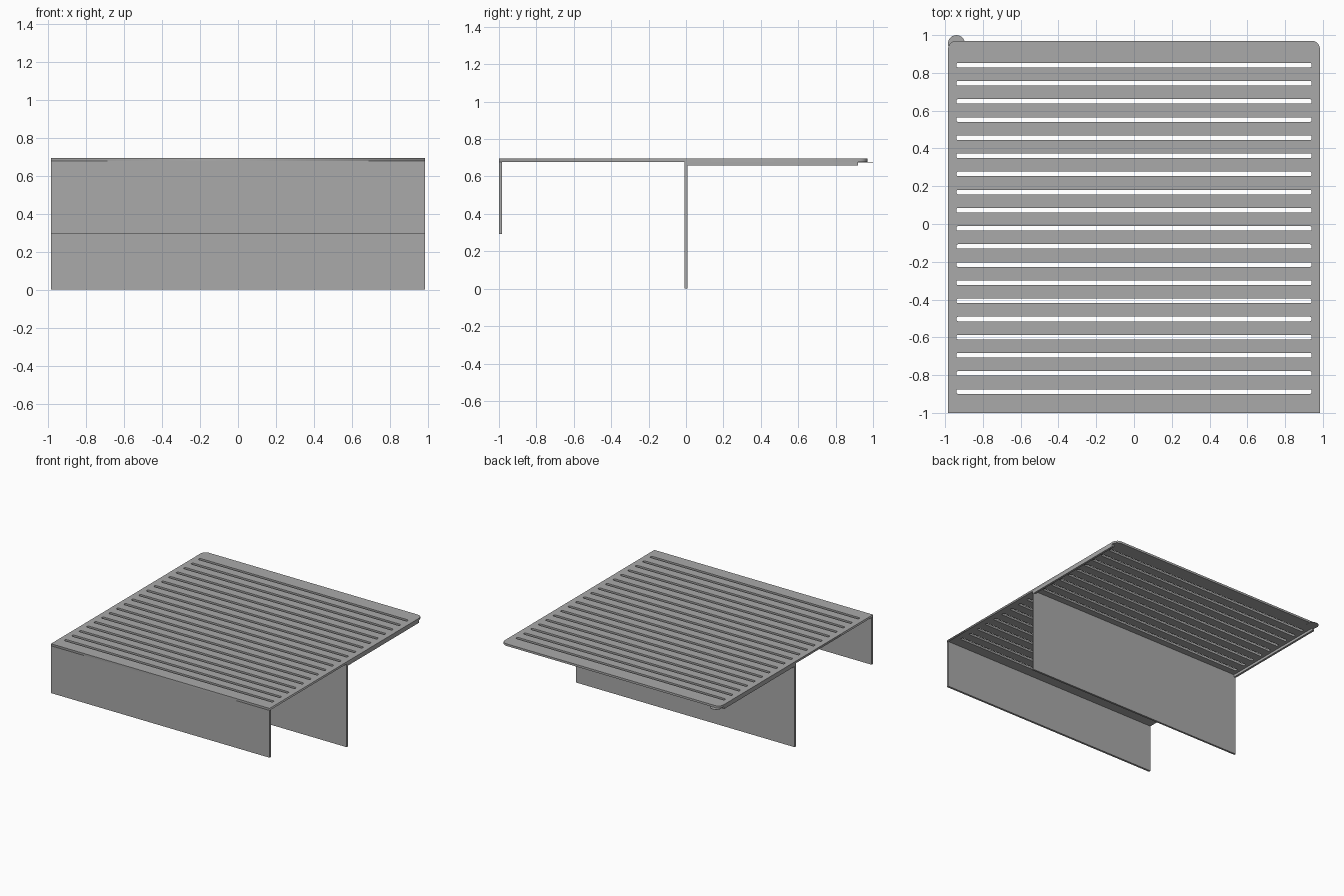
import bpy, math

if "Cube" in bpy.data.objects:
    bpy.data.objects.remove(bpy.data.objects["Cube"])

grey = bpy.data.materials.new("sheet grey")
grey.diffuse_color = (0.40, 0.40, 0.40, 1)
grey.use_nodes = True
grey.node_tree.nodes["Principled BSDF"].inputs["Base Color"].default_value = grey.diffuse_color

W = 0.985            # half width
TOP = 0.695          # top of the shelf
T = 0.017            # sheet thickness
BACK = 0.97          # rear edge of the shelf


def box(name, x0, x1, y0, y1, z0, z1):
    bpy.ops.mesh.primitive_cube_add(size=1, location=((x0 + x1) / 2, (y0 + y1) / 2, (z0 + z1) / 2))
    ob = bpy.context.object
    ob.name = name
    ob.scale = (x1 - x0, y1 - y0, z1 - z0)
    bpy.ops.object.transform_apply(location=False, rotation=False, scale=True)
    ob.data.materials.append(grey)
    return ob


def rounded(x0, x1, y0, y1, radii, steps=5):
    """Outline of a rectangle; radii for corners +x+y, -x+y, -x-y, +x-y."""
    pts = []
    corners = ((x1, y1, -1, -1), (x0, y1, 1, -1), (x0, y0, 1, 1), (x1, y0, -1, 1))
    for i, ((cx, cy, sx, sy), r) in enumerate(zip(corners, radii)):
        if r == 0:
            pts.append((cx, cy))
            continue
        for k in range(steps + 1):
            a = math.pi / 2 * (i + k / steps)
            pts.append((cx + sx * r + r * math.cos(a), cy + sy * r + r * math.sin(a)))
    return pts


def sheet(name, outlines, z0, z1):
    """Flat sheet whose first outline is the edge and the rest are holes."""
    cu = bpy.data.curves.new(name, 'CURVE')
    cu.dimensions = '2D'
    cu.fill_mode = 'BOTH'
    cu.extrude = (z1 - z0) / 2
    for pts in outlines:
        sp = cu.splines.new('POLY')
        sp.points.add(len(pts) - 1)
        for p, (x, y) in zip(sp.points, pts):
            p.co = (x, y, 0, 1)
        sp.use_cyclic_u = True
    ob = bpy.data.objects.new(name, cu)
    ob.location.z = (z0 + z1) / 2
    bpy.context.collection.objects.link(ob)
    bpy.ops.object.select_all(action='DESELECT')
    ob.select_set(True)
    bpy.context.view_layer.objects.active = ob
    bpy.ops.object.convert(target='MESH')
    ob = bpy.context.object
    ob.name = name
    ob.data.materials.clear()
    ob.data.materials.append(grey)
    return ob


# Slotted shelf with rounded rear corners
edge = rounded(-W, W, -1, BACK, (0.045, 0.045, 0, 0))
slots = []
for i in range(19):
    y = 0.841 - 0.096 * i
    slots.append(rounded(-0.94, 0.94, y - 0.012, y + 0.012, (0.008,) * 4, 3))
sheet("slotted_shelf", [edge] + slots, TOP - T, TOP)

# Front lip and middle support
box("front_lip", -W, W, -1, -1 + T, 0.293, TOP - T)
box("middle_support", -W, W, -0.008, 0.008, 0, TOP - T)

# Side flanges under the rear half
for side, s in (("left", -1), ("right", 1)):
    a, b = sorted((s * W, s * (W - T)))
    box(side + "_flange", a, b, 0.008, 0.92, 0.658, TOP - T)

# Thin round tab at the rear left corner
disc = [(-0.94 + 0.045 * math.cos(k * math.pi / 12), 0.955 + 0.045 * math.sin(k * math.pi / 12))
        for k in range(24)]
sheet("corner_tab", [disc], TOP - T - 0.003, TOP - T)
